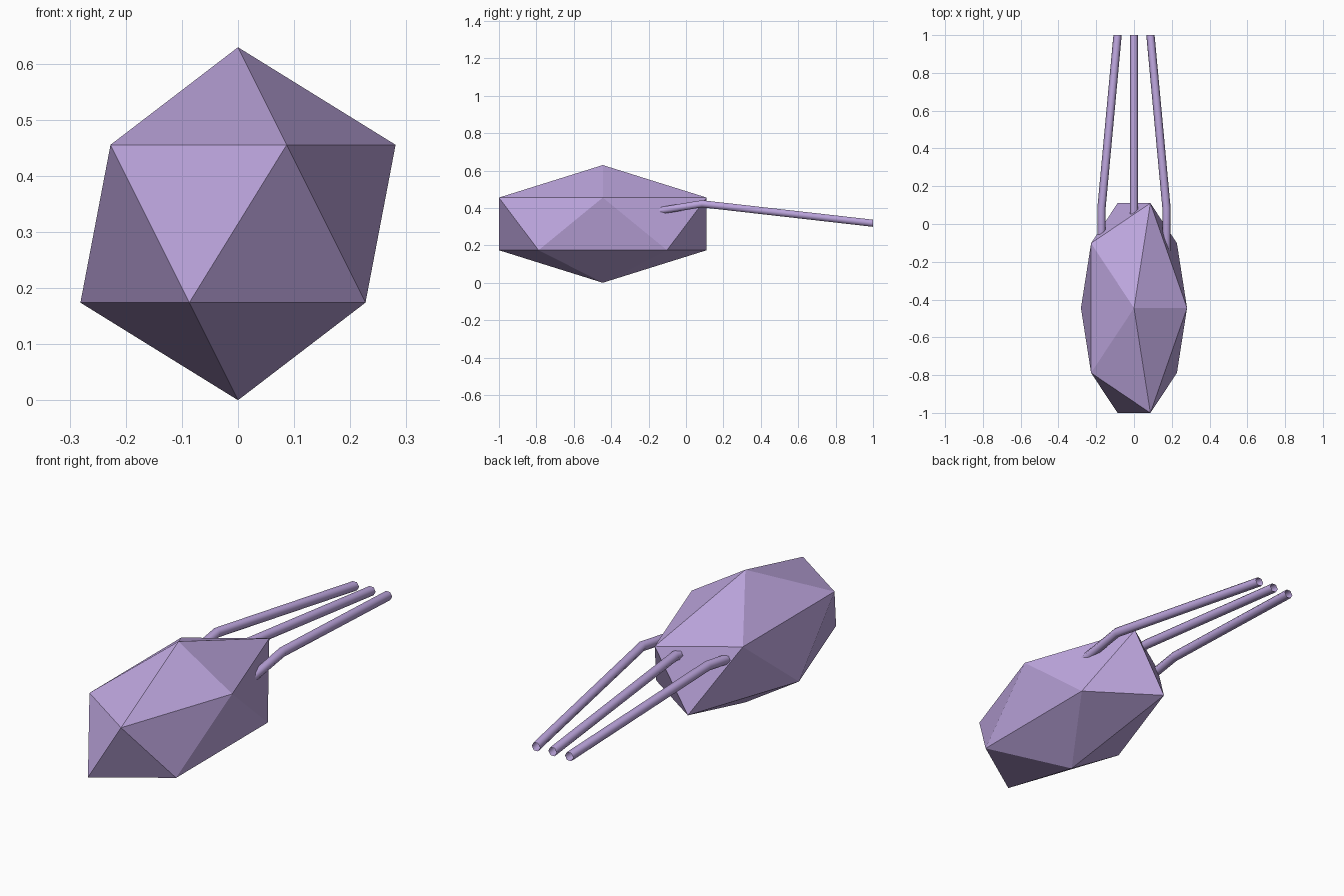
import bpy, bmesh, math
from mathutils import Matrix

if "Cube" in bpy.data.objects:
    bpy.data.objects.remove(bpy.data.objects["Cube"])

lilac = bpy.data.materials.new("lilac")
lilac.diffuse_color = (0.51, 0.38, 0.73, 1)
lilac.use_nodes = True
lilac.node_tree.nodes["Principled BSDF"].inputs["Base Color"].default_value = lilac.diffuse_color


def add_object(name, bm):
    bmesh.ops.recalc_face_normals(bm, faces=bm.faces)
    mesh = bpy.data.meshes.new(name)
    bm.to_mesh(mesh)
    bm.free()
    mesh.materials.append(lilac)
    obj = bpy.data.objects.new(name, mesh)
    bpy.context.collection.objects.link(obj)
    return obj


# Faceted body: stretched icosahedron
bm = bmesh.new()
bmesh.ops.create_icosphere(bm, subdivisions=1, radius=1)
stretch = Matrix.Diagonal((0.314, 0.653, 0.3145, 1))
bmesh.ops.transform(bm, matrix=Matrix.Translation((0, -0.445, 0.3145)) @ stretch,
                    verts=bm.verts)
add_object("body", bm)


# Trailing tentacles: open six-sided tubes with one bend
def tentacle(name, path, radius=0.022, sides=6):
    bm = bmesh.new()
    rings = []
    for x, y, z in path:
        rings.append([bm.verts.new((x + radius * math.cos(math.tau * i / sides), y,
                                    z + radius * math.sin(math.tau * i / sides)))
                      for i in range(sides)])
    for a, b in zip(rings, rings[1:]):
        for i in range(sides):
            j = (i + 1) % sides
            bm.faces.new((a[i], a[j], b[j], b[i]))
    for f in bm.faces:
        f.smooth = True
    add_object(name, bm)


for name, side in (("left_tentacle", -1), ("middle_tentacle", 0), ("right_tentacle", 1)):
    tentacle(name, [(side * 0.172, -0.2, 0.375),
                    (side * 0.172, 0.085, 0.422),
                    (side * 0.087, 1.0, 0.318)])
